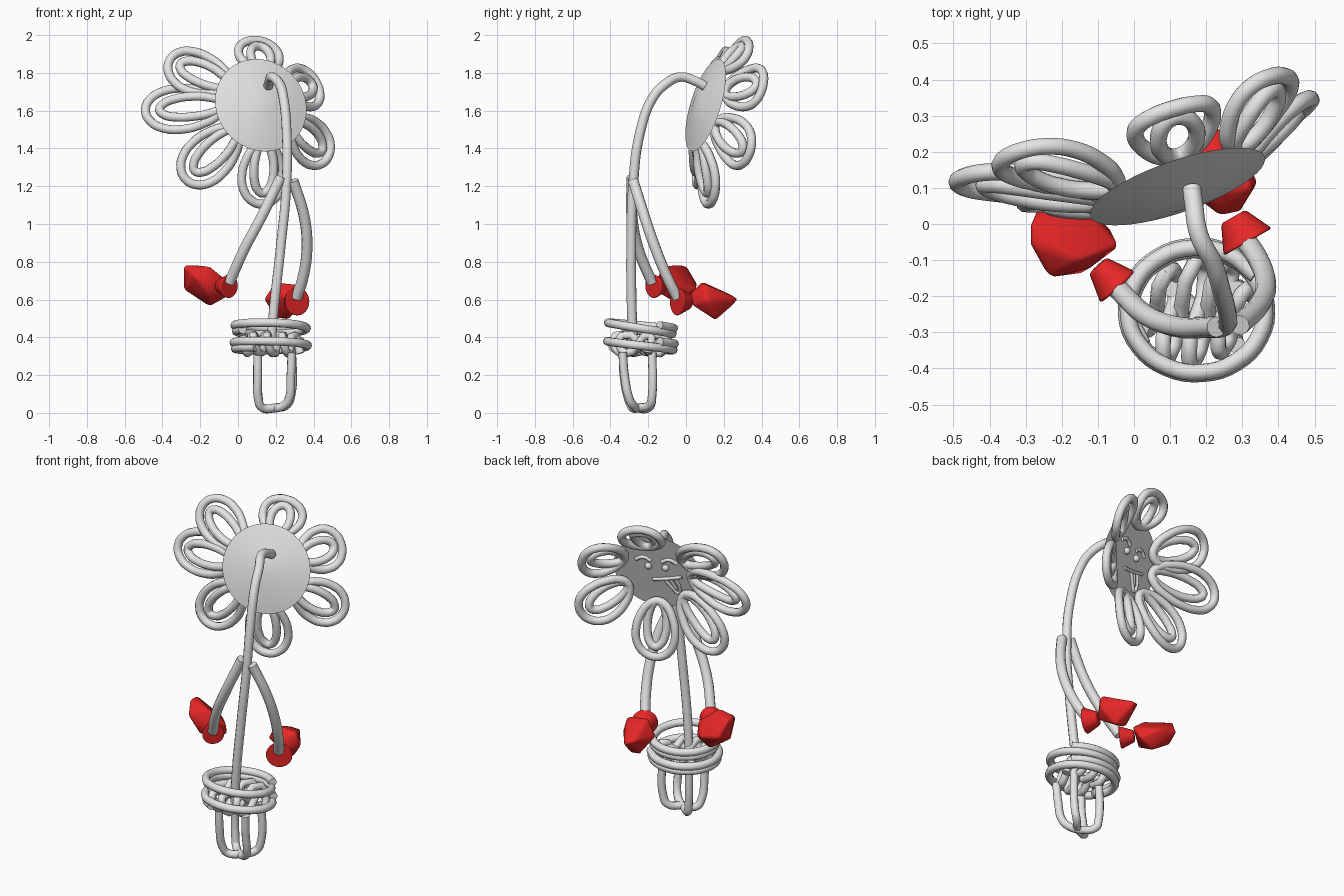
import bpy, bmesh, math
from mathutils import Vector, Matrix

if "Cube" in bpy.data.objects:
    bpy.data.objects.remove(bpy.data.objects["Cube"])


def material(name, rgb):
    m = bpy.data.materials.new(name)
    m.diffuse_color = (*rgb, 1)
    m.use_nodes = True
    m.node_tree.nodes["Principled BSDF"].inputs["Base Color"].default_value = m.diffuse_color
    return m


GREY = material("light grey", (0.78, 0.78, 0.78))
RED = material("red", (0.8, 0.02, 0.02))


def tube(name, points, radius=0.025, closed=False, res=6):
    """Round tube along a smooth path, turned into a mesh."""
    cu = bpy.data.curves.new(name, 'CURVE')
    cu.dimensions = '3D'
    cu.bevel_depth = radius
    cu.bevel_resolution = 3
    cu.resolution_u = res
    cu.use_fill_caps = True
    sp = cu.splines.new('BEZIER')
    sp.bezier_points.add(len(points) - 1)
    for bp, p in zip(sp.bezier_points, points):
        bp.co = p
        bp.handle_left_type = bp.handle_right_type = 'AUTO'
    sp.use_cyclic_u = closed
    ob = bpy.data.objects.new(name, cu)
    bpy.context.collection.objects.link(ob)
    cu.materials.append(GREY)
    bpy.ops.object.select_all(action='DESELECT')
    ob.select_set(True)
    bpy.context.view_layer.objects.active = ob
    bpy.ops.object.convert(target='MESH')
    bpy.ops.object.shade_smooth_by_angle(angle=math.radians(50))
    return ob


def solid(name, bm, mat, bevel=0.0, angle=35):
    """Mesh object with smooth shading and optional rounded edges."""
    me = bpy.data.meshes.new(name)
    bmesh.ops.recalc_face_normals(bm, faces=bm.faces)
    bm.to_mesh(me)
    bm.free()
    me.materials.append(mat)
    ob = bpy.data.objects.new(name, me)
    bpy.context.collection.objects.link(ob)
    bpy.ops.object.select_all(action='DESELECT')
    ob.select_set(True)
    bpy.context.view_layer.objects.active = ob
    bpy.ops.object.shade_smooth_by_angle(angle=math.radians(angle))
    if bevel:
        mod = ob.modifiers.new("round", 'BEVEL')
        mod.width = bevel
        mod.segments = 3
    return ob


# Flower head frame: centre, facing direction, up and right on the face
C = Vector((0.122, 0.1, 1.63))
N = Vector((-0.31, 0.9, -0.28)).normalized()
UP = (Vector((0, 0, 1)) - N * N.z).normalized()
RIGHT = UP.cross(N)


def on_face(r, u, h=0.008):
    return C + RIGHT * r + UP * u + N * h


# Head disc: flat face with a shallow cone at the back
bm = bmesh.new()
rot = Matrix((RIGHT, N.cross(RIGHT), N)).transposed().to_4x4()
bmesh.ops.create_cone(bm, cap_ends=True, segments=48, radius1=0.06, radius2=0.255, depth=0.05,
                      matrix=Matrix.Translation(C - N * 0.021) @ rot)
solid("head_disc", bm, GREY)

# Petals: nested loops leaning forward from the disc rim
tips = [(-0.49, 0.115, 1.60), (-0.36, 0.18, 1.87), (0.11, 0.32, 1.97), (0.415, 0.41, 1.75),
        (0.48, 0.33, 1.36), (0.13, 0.12, 1.105), (-0.275, 0.055, 1.235)]
for i, t in enumerate(tips):
    d = Vector(t) - C
    flat = (d - N * d.dot(N)).normalized()
    root = C + flat * 0.2 + N * 0.028
    axis = Vector(t) - root
    side = N.cross(flat)
    for part, length, half in (("outer", 1.0, 0.112), ("inner", 0.82, 0.055)):
        pts = []
        for k in range(12):
            a = math.tau * k / 12
            u = (1 - math.cos(a)) / 2
            w = half * math.sin(a) * (0.9 + 0.22 * u)
            cup = 0.02 * math.sin(math.pi * u) * (1 if part == "outer" else -0.5)
            pts.append(root + axis * (length * u) + side * w + N * cup)
        tube(f"petal_{part}_{i + 1}", pts, 0.024, True, 4)

# Face: brows, eyes, mouth and tongue
for s, n in ((-1, "left"), (1, "right")):
    tube(f"brow_{n}", [on_face(s * 0.075 + x, 0.085 + y) for x, y in
                       ((-0.045, -0.01), (0, 0.012), (0.045, -0.01))], 0.011)
    bm = bmesh.new()
    bmesh.ops.create_uvsphere(bm, u_segments=16, v_segments=10, radius=0.02,
                              matrix=Matrix.Translation(on_face(s * 0.05, 0.035)))
    solid(f"eye_{n}", bm, GREY)
tube("mouth", [on_face(-0.03, -0.06), on_face(0.05, -0.045), on_face(0.14, -0.02)], 0.01)
tube("tongue", [on_face(0.04, -0.055), on_face(0.08, -0.11), on_face(0.11, -0.14),
                on_face(0.12, -0.1), on_face(0.1, -0.04)], 0.01)
tube("tongue_crease", [on_face(0.07, -0.05), on_face(0.1, -0.11)], 0.008)

# Stem and arms
tube("stem", [(0.16, 0.1, 1.73), (0.165, 0.06, 1.752), (0.18, -0.03, 1.778), (0.22, -0.11, 1.74),
              (0.24, -0.175, 1.67), (0.258, -0.245, 1.476), (0.256, -0.28, 1.2),
              (0.225, -0.29, 0.87), (0.19, -0.287, 0.55), (0.175, -0.28, 0.36)], 0.026, res=8)
tube("arm_left", [(0.228, -0.285, 1.25), (0.12, -0.285, 1.03), (0.03, -0.25, 0.86),
                  (-0.045, -0.18, 0.69)], 0.029, res=8)
tube("arm_right", [(0.292, -0.28, 1.23), (0.35, -0.22, 1.04), (0.365, -0.165, 0.88),
                   (0.345, -0.1, 0.72), (0.31, -0.045, 0.61)], 0.029, res=8)

# Glove cuffs: cones narrowing towards the hand
for n, p, q, r in (("left", (-0.045, -0.175, 0.67), (-0.1, -0.115, 0.675), 0.065),
                   ("right", (0.315, -0.05, 0.59), (0.275, 0.02, 0.59), 0.077)):
    p, q = Vector(p), Vector(q)
    ax = q - p
    bm = bmesh.new()
    bmesh.ops.create_cone(bm, cap_ends=True, segments=24, radius1=r, radius2=r * 0.5,
                          depth=ax.length, matrix=Matrix.Translation((p + q) / 2)
                          @ ax.to_track_quat('Z', 'Y').to_matrix().to_4x4())
    solid(f"cuff_{n}", bm, RED, 0.008)

# Gloves: rounded wedge hulls
gloves = {
    "left": [(-0.12, -0.12, 0.69), (-0.16, -0.14, 0.63), (-0.285, 0, 0.78), (-0.15, -0.1, 0.78),
             (-0.285, -0.06, 0.78), (-0.235, -0.15, 0.73), (-0.04, -0.06, 0.69),
             (-0.06, -0.02, 0.61), (-0.15, -0.02, 0.56), (-0.285, -0.03, 0.65),
             (-0.26, 0.06, 0.68), (-0.14, 0.06, 0.66)],
    "right": [(0.24, 0.02, 0.63), (0.29, 0.03, 0.57), (0.2, 0.085, 0.695), (0.33, 0.1, 0.68),
              (0.135, 0.1, 0.6), (0.345, 0.12, 0.59), (0.18, 0.25, 0.62), (0.23, 0.28, 0.6),
              (0.27, 0.155, 0.49), (0.2, 0.16, 0.5)]}
for n, pts in gloves.items():
    bm = bmesh.new()
    for p in pts:
        bm.verts.new(p)
    bmesh.ops.convex_hull(bm, input=bm.verts)
    solid(f"glove_{n}", bm, RED, 0.014, 65)

# Pot: two tilted coils around a scribbled bowl
PX, PY = 0.175, -0.24


def coil(name, z, tilt, turns, drop, radius):
    n = int(turns * 12)
    pts = []
    for k in range(n + 1):
        a = math.tau * k / 12 + 0.6
        r = radius - 0.012 * k / n
        pts.append((PX + r * math.cos(a), PY + 0.9 * r * math.sin(a),
                    z - drop * k / n - tilt * math.sin(a)))
    tube(name, pts, 0.023, res=4)


coil("pot_rim_coil", 0.475, 0.022, 1.5, 0.045, 0.195)
coil("pot_lower_coil", 0.385, 0.015, 1.6, 0.05, 0.2)
zig = []
for k in range(8):
    f = k / 7 * 2 - 1
    y = 0.125 * math.sqrt(1.15 - f * f) * (1 if k % 2 else -1)
    x = PX + 0.13 * f + y * 0.2
    zig += [(x - 0.015, PY + y, 0.41), (x + 0.015, PY + y * 0.8, 0.315)]
tube("pot_bowl_scribble", zig, 0.022, res=4)

# Legs: two crossing square-bottomed loops
tube("leg_loop_a", [(0.105, -0.335, 0.32), (0.105, -0.33, 0.2), (0.108, -0.305, 0.07),
                    (0.125, -0.285, 0.03), (0.2, -0.25, 0.028), (0.26, -0.19, 0.045),
                    (0.28, -0.18, 0.09), (0.285, -0.18, 0.34)], 0.023)
tube("leg_loop_b", [(0.285, -0.335, 0.32), (0.28, -0.325, 0.2), (0.27, -0.3, 0.075),
                    (0.245, -0.28, 0.04), (0.19, -0.25, 0.024), (0.12, -0.19, 0.035),
                    (0.108, -0.18, 0.08), (0.105, -0.18, 0.34)], 0.023)
